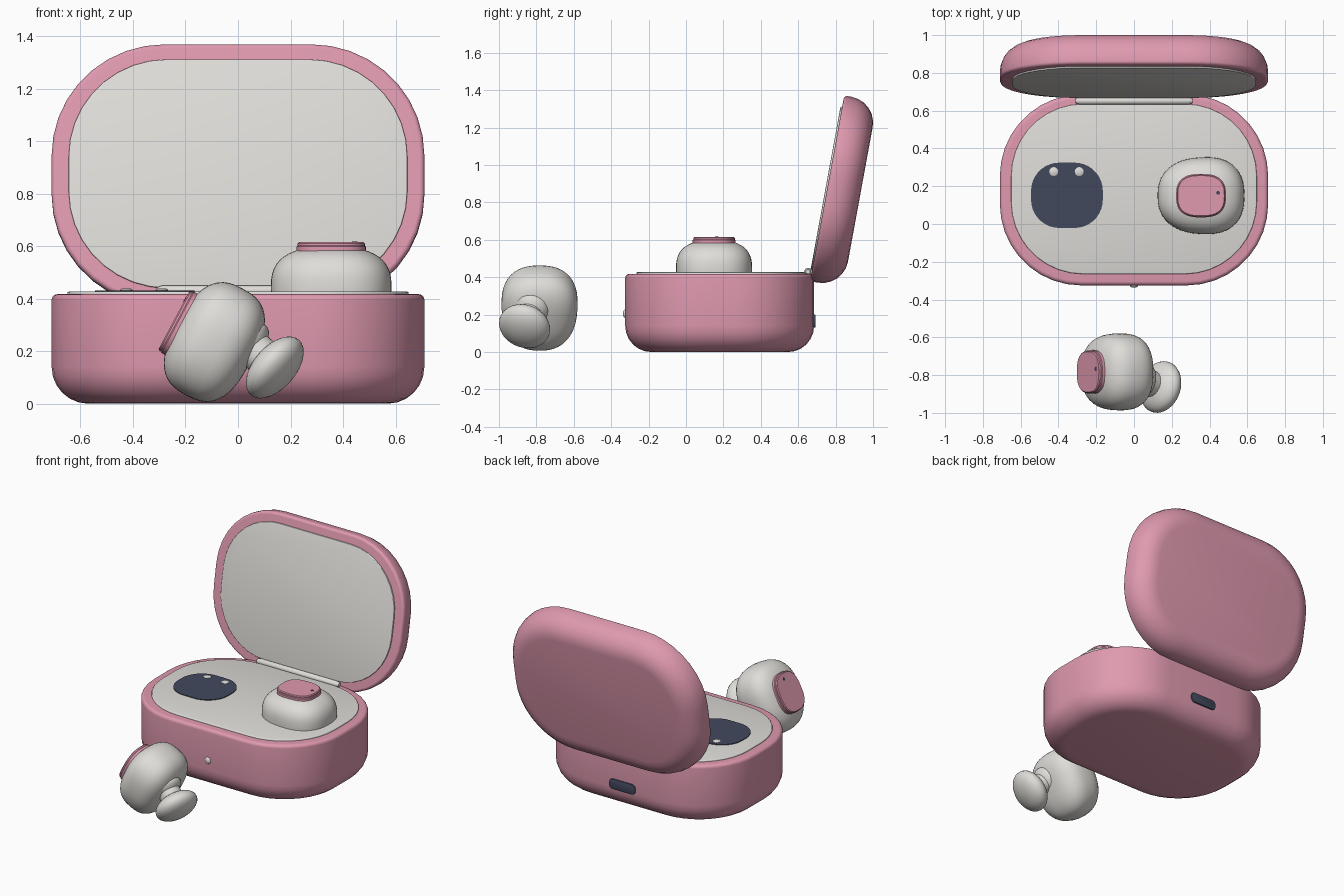
import bpy, bmesh
from math import sin, cos, pi, radians, copysign
from mathutils import Vector, Matrix

if "Cube" in bpy.data.objects:
    bpy.data.objects.remove(bpy.data.objects["Cube"])


def material(name, rgb):
    m = bpy.data.materials.new(name)
    m.use_nodes = True
    m.diffuse_color = (*rgb, 1)
    bsdf = m.node_tree.nodes["Principled BSDF"]
    bsdf.inputs["Base Color"].default_value = (*rgb, 1)
    bsdf.inputs["Roughness"].default_value = 0.6
    return m


PINK = material("pink", (0.74, 0.32, 0.43))
GREY = material("warm_grey", (0.74, 0.725, 0.69))
NAVY = material("navy", (0.055, 0.066, 0.11))


def rounded_rect(hx, hy, r, n=9):
    pts = []
    for q, (sx, sy) in enumerate([(1, 1), (-1, 1), (-1, -1), (1, -1)]):
        for i in range(n + 1):
            a = (q + i / n) * pi / 2
            pts.append((sx * (hx - r) + r * cos(a), sy * (hy - r) + r * sin(a)))
    return pts


def superellipse(hx, hy, power, n=48, swell=0.0):
    pts = []
    for i in range(n):
        a = 2 * pi * i / n
        x, y = (copysign(abs(t) ** (2 / power), t) for t in (cos(a), sin(a)))
        pts.append((hx * x, hy * y * (1 + swell * x)))
    return pts


def edge_profile(height, low, high, n=6):
    """(inset, z) pairs with rounded lower and upper edges."""
    arc = [i / n * pi / 2 for i in range(n + 1)]
    return ([(low * (1 - sin(a)), low * (1 - cos(a))) for a in arc] +
            [(high * (1 - cos(a)), height - high * (1 - sin(a))) for a in arc])


def loft(name, rings, mat, matrix):
    """Skin a stack of (outline, z) rings and close both ends."""
    bm = bmesh.new()
    loops = [[bm.verts.new((x, y, z)) for x, y in pts] for pts, z in rings]
    n = len(loops[0])
    for a, b in zip(loops, loops[1:]):
        for i in range(n):
            j = (i + 1) % n
            bm.faces.new((a[i], a[j], b[j], b[i]))
    bm.faces.new(loops[0][::-1])
    bm.faces.new(loops[-1])
    bmesh.ops.remove_doubles(bm, verts=bm.verts[:], dist=1e-5)
    bmesh.ops.recalc_face_normals(bm, faces=bm.faces[:])
    mesh = bpy.data.meshes.new(name)
    bm.to_mesh(mesh)
    bm.free()
    mesh.materials.append(mat)
    mesh.shade_smooth()
    mesh.set_sharp_from_angle(angle=radians(40))
    ob = bpy.data.objects.new(name, mesh)
    bpy.context.collection.objects.link(ob)
    ob.matrix_world = matrix
    return ob


def slab(name, hx, hy, r, profile, mat, matrix):
    rings = [(rounded_rect(hx - d, hy - d, r - d), z) for d, z in profile]
    return loft(name, rings, mat, matrix)


def turned(name, profile, mat, matrix, n=32):
    return loft(name, [(superellipse(r, r, 2, n), z) for r, z in profile], mat, matrix)


def ellipsoid(name, r, h, mat, matrix):
    angles = [radians(-88 + 176 * i / 16) for i in range(17)]
    turned(name, [(r * cos(a), h * sin(a)) for a in angles], mat, matrix)


def frame(origin, z_axis, x_hint):
    z = Vector(z_axis).normalized()
    y = z.cross(Vector(x_hint)).normalized()
    rot = Matrix((y.cross(z), y, z)).transposed()
    return Matrix.Translation(origin) @ rot.to_4x4()


def at(x, y, z):
    return Matrix.Translation((x, y, z))


# Case base and its inner tray
slab("case_base", 0.71, 0.505, 0.43, edge_profile(0.417, 0.14, 0.022), PINK, at(0, 0.18, 0))
slab("case_tray", 0.65, 0.45, 0.38, edge_profile(0.03, 0.003, 0.006, 3), GREY, at(0, 0.185, 0.397))

# Open lid, leaning back, with its lining
lid = Matrix.Translation((0, 0.755, 0.875)) @ Matrix.Rotation(radians(-100.4), 4, "X")
slab("lid_shell", 0.71, 0.505, 0.43, edge_profile(0.18, 0.018, 0.14), PINK, lid)
slab("lid_lining", 0.645, 0.443, 0.375, edge_profile(0.02, 0.004, 0.004, 3), GREY, lid @ at(0, 0, -0.009))

# Hinge bar
turned("hinge_bar", [(0.012, -0.31), (0.02, -0.29), (0.02, 0.29), (0.012, 0.31)],
       GREY, frame((0, 0.652, 0.43), (1, 0, 0), (0, 0, 1)), 16)

# Front button and rear charging port
ellipsoid("front_button", 0.022, 0.012, GREY, frame((0, -0.325, 0.205), (0, -1, 0), (1, 0, 0)))
slab("charging_port", 0.1, 0.035, 0.03, edge_profile(0.03, 0.002, 0.004, 2), NAVY,
     frame((0, 0.663, 0.165), (0, 1, 0), (1, 0, 0)))

# Empty earbud well with two charging contacts
slab("earbud_well", 0.19, 0.173, 0.15, [(0, 0), (0, 0.009)], NAVY, at(-0.355, 0.152, 0.423))
for side, x in (("right", -0.425), ("left", -0.29)):
    turned("contact_" + side, [(0.024, 0), (0.024, 0.006), (0.018, 0.01)], GREY, at(x, 0.277, 0.428), 20)


def earbud(label, matrix):
    """Pillow-shaped shell with a touch cap and a small indicator."""
    power = 2.7
    rings = []
    for i in range(25):
        a = radians(-88 + 176 * i / 24)
        s = cos(a) ** (2 / power)
        z = 0.158 * copysign(abs(sin(a)) ** (2 / power), a)
        rings.append((superellipse(0.23 * s, 0.203 * s, 2.4, swell=0.06), z))
    loft(label + "_earbud_shell", rings, GREY, matrix)
    cap = [(superellipse(0.132 - d, 0.115 - d, 2.7), z)
           for d, z in [(0, 0.12), (0, 0.158), (0.004, 0.162), (0.004, 0.17), (0.009, 0.175)]]
    loft(label + "_earbud_cap", cap, PINK, matrix)
    turned(label + "_earbud_indicator", [(0.01, 0.172), (0.01, 0.177)], NAVY, matrix @ at(0.09, 0.015, 0), 16)


# One earbud stored in the case, one lying in front
earbud("stored", at(0.355, 0.15, 0.44))
earbud("loose", frame((-0.09, -0.783, 0.235), (-0.88, 0, 0.47), (0.47, 0, 0.88)))

# Neck and soft tip of the loose earbud
tip = frame((0.14, -0.863, 0.138), (0.72, -0.25, -0.63), (0, 1, 0))
turned("loose_earbud_neck", [(0.1, -0.22), (0.098, -0.13), (0.09, -0.115), (0.072, -0.1), (0.068, 0)], GREY, tip)
ellipsoid("loose_earbud_tip", 0.14, 0.075, GREY, tip)
